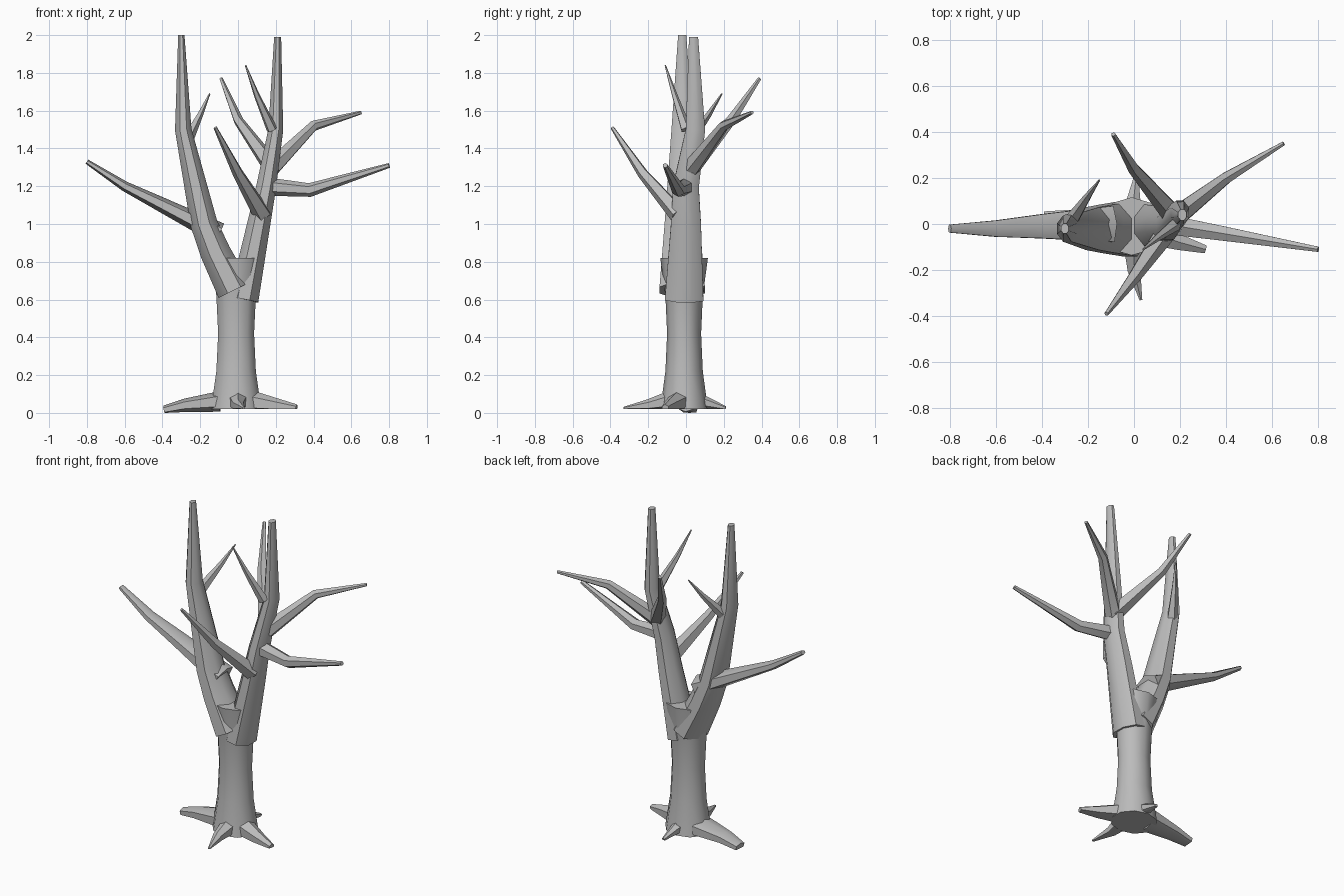
import bpy, bmesh, math
from mathutils import Vector

if "Cube" in bpy.data.objects:
    bpy.data.objects.remove(bpy.data.objects["Cube"])

GREY = (0.5, 0.5, 0.5, 1)
GROUND = 0.02
UP = Vector((0, 0, 1))
BACK = Vector((0, 1, 0))

bark = bpy.data.materials.new("grey_bark")
bark.use_nodes = True
bark.diffuse_color = GREY
bark.node_tree.nodes["Principled BSDF"].inputs["Base Color"].default_value = GREY


def taper(start, end):
    """Half width that shrinks evenly along a limb."""
    return lambda t: start + (end - start) * t


def trunk_flare(t):
    """Half width of the trunk, wider at the ground and at the fork."""
    return 0.1 + 0.04 * (2 * t - 1) ** 2


def limb(name, path, width, depth=1.0, sides=6, ref=UP, floor=0.0):
    """Faceted tube along a path; depth is its second radius over its first."""
    points = [Vector(p) for p in path]
    travelled = [0.0]
    for a, b in zip(points, points[1:]):
        travelled.append(travelled[-1] + (b - a).length)

    bm = bmesh.new()
    rings = []
    for i, point in enumerate(points):
        before = points[max(i - 1, 0)]
        after = points[min(i + 1, len(points) - 1)]
        along = (after - before).normalized()
        side = along.cross(ref).normalized()
        over = side.cross(along)
        radius = width(travelled[i] / travelled[-1])
        ring = []
        for k in range(sides):
            angle = math.tau * (k + 0.5) / sides
            corner = point + radius * (side * math.cos(angle) + over * depth * math.sin(angle))
            corner.z = max(corner.z, floor)
            ring.append(bm.verts.new(corner))
        rings.append(ring)

    for low, high in zip(rings, rings[1:]):
        for k in range(sides):
            n = (k + 1) % sides
            bm.faces.new((low[k], low[n], high[n], high[k]))
    bm.faces.new(reversed(rings[0]))
    bm.faces.new(rings[-1])
    bmesh.ops.recalc_face_normals(bm, faces=bm.faces)

    mesh = bpy.data.meshes.new(name)
    bm.to_mesh(mesh)
    bm.free()
    mesh.materials.append(bark)
    part = bpy.data.objects.new(name, mesh)
    bpy.context.collection.objects.link(part)
    bpy.ops.object.select_all(action="DESELECT")
    part.select_set(True)
    bpy.context.view_layer.objects.active = part
    bpy.ops.object.shade_smooth_by_angle(angle=math.radians(50))


# Trunk and the two upright stems of the fork
trunk_path = [(-0.01, -0.01, GROUND + 0.2 * step) for step in range(5)]
limb("trunk", trunk_path, trunk_flare, 0.9, sides=10, ref=BACK, floor=GROUND)
limb("right_stem", [(-0.02, -0.02, 0.65), (-0.12, -0.02, 0.85), (-0.18, -0.02, 1),
                    (-0.29, -0.02, 1.5), (-0.3, -0.02, 2)],
     taper(0.1, 0.018), 1.3, sides=8, ref=BACK)
limb("left_stem", [(0.03, -0.01, 0.6), (0.11, 0, 1), (0.15, 0, 1.2),
                   (0.2, 0.05, 1.5), (0.21, 0.04, 1.99)],
     taper(0.085, 0.02), 1.3, sides=8, ref=BACK)

# Large side branches
limb("right_low_branch", [(-0.1, 0, 0.95), (-0.4, -0.01, 1.1),
                          (-0.6, -0.02, 1.2), (-0.8, -0.02, 1.33)],
     taper(0.09, 0.02), 0.65)
limb("left_low_branch", [(0.13, 0, 1.2), (0.38, -0.04, 1.18), (0.8, -0.11, 1.31)],
     taper(0.05, 0.013))
limb("left_back_branch", [(0.18, 0.03, 1.3), (0.4, 0.2, 1.52), (0.65, 0.35, 1.59)],
     taper(0.05, 0.01))
limb("middle_back_branch", [(0.18, 0.03, 1.3), (0, 0.24, 1.55), (-0.09, 0.39, 1.77)],
     taper(0.05, 0.01), sides=5)
limb("front_branch", [(0.13, -0.04, 1.05), (0, -0.23, 1.27), (-0.12, -0.39, 1.51)],
     taper(0.05, 0.01), sides=5)

# Small twigs near the top
limb("front_twig", [(0.18, 0, 1.5), (0.1, -0.06, 1.68), (0.04, -0.11, 1.84)],
     taper(0.03, 0.004), sides=5)
limb("back_twig", [(-0.28, 0, 1.42), (-0.2, 0.12, 1.58), (-0.15, 0.19, 1.69)],
     taper(0.035, 0.004), sides=5)

# Roots spreading on the ground
limb("right_root", [(-0.1, 0, 0.06), (-0.28, 0.01, 0.04), (-0.39, 0.02, 0.015)],
     taper(0.09, 0.04), 0.6)
limb("left_root", [(0.05, -0.03, 0.06), (0.2, -0.08, 0.04), (0.31, -0.11, 0.025)],
     taper(0.065, 0.02), floor=GROUND)
limb("front_root", [(0, -0.05, 0.07), (0, -0.2, 0.04), (0.03, -0.33, 0.025)],
     taper(0.06, 0.007), floor=GROUND)
limb("back_root", [(-0.01, 0.03, 0.07), (0, 0.12, 0.05), (0.01, 0.21, 0.025)],
     taper(0.05, 0.01), floor=GROUND)
